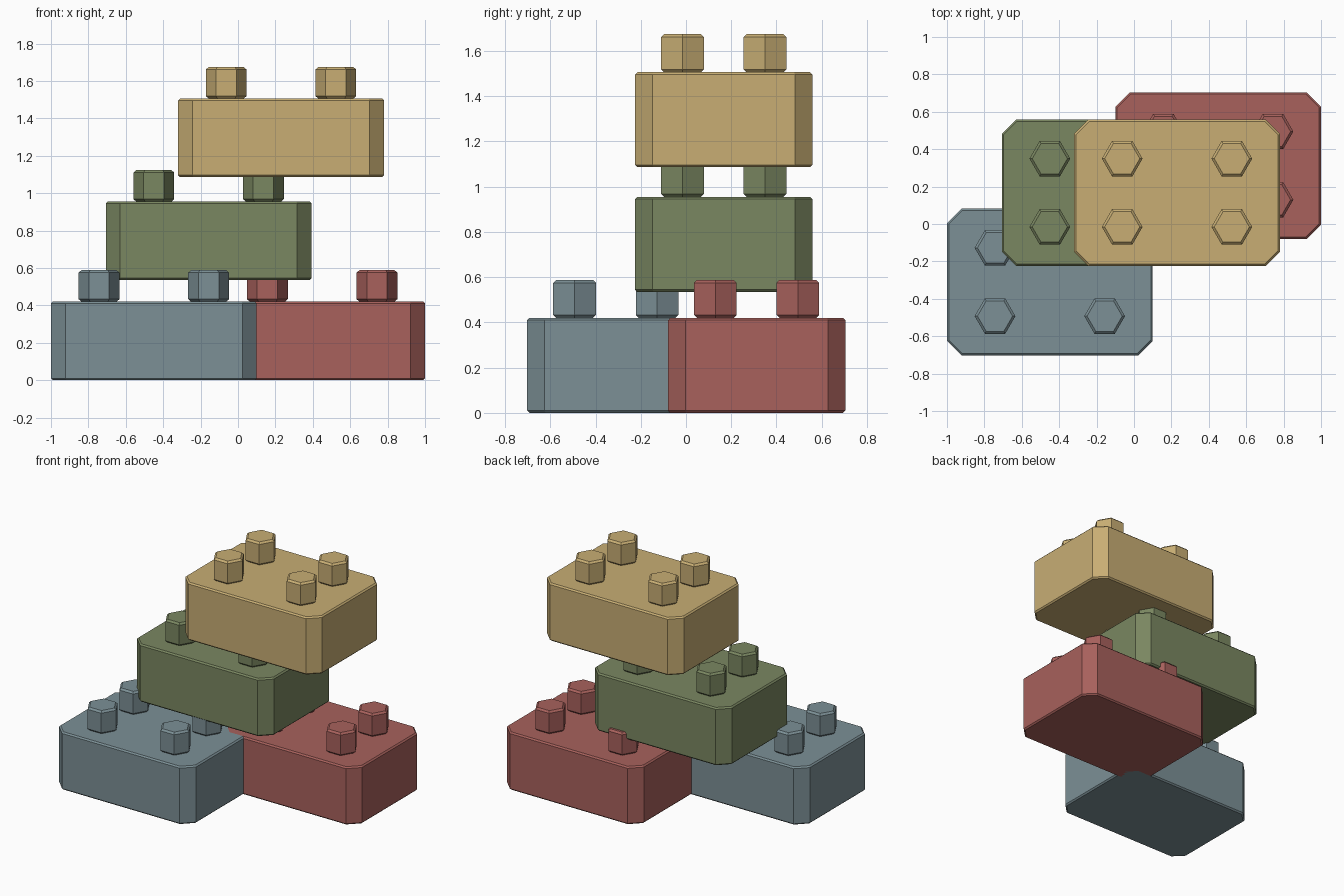
import bpy, bmesh, math

if "Cube" in bpy.data.objects:
    bpy.data.objects.remove(bpy.data.objects["Cube"])


def material(name, rgb):
    m = bpy.data.materials.new(name)
    lin = [(c / 255 / 12.92) if c < 10 else ((c / 255 + 0.055) / 1.055) ** 2.4 for c in rgb]
    m.diffuse_color = (*lin, 1.0)
    m.use_nodes = True
    m.node_tree.nodes["Principled BSDF"].inputs["Base Color"].default_value = m.diffuse_color
    return m


def prism(name, outline, z0, z1, bevel, mat):
    """Extrude an outline upward and soften its top and bottom rims."""
    bm = bmesh.new()
    base = bm.faces.new([bm.verts.new((x, y, z0)) for x, y in outline])
    ext = bmesh.ops.extrude_face_region(bm, geom=[base])
    top = [v for v in ext["geom"] if isinstance(v, bmesh.types.BMVert)]
    bmesh.ops.translate(bm, verts=top, vec=(0, 0, z1 - z0))
    rims = [e for e in bm.edges if abs(e.verts[0].co.z - e.verts[1].co.z) < 1e-6]
    bmesh.ops.bevel(bm, geom=rims, offset=bevel, segments=1, affect='EDGES')
    bmesh.ops.recalc_face_normals(bm, faces=bm.faces)
    mesh = bpy.data.meshes.new(name)
    bm.to_mesh(mesh)
    bm.free()
    mesh.materials.append(mat)
    ob = bpy.data.objects.new(name, mesh)
    bpy.context.collection.objects.link(ob)
    return ob


HX, HY, H, CUT = 0.55, 0.392, 0.42, 0.077     # brick half sizes, height, corner cut
SX, SY, SR, SH = 0.293, 0.1825, 0.109, 0.168  # stud spacing, radius, height


def brick(name, cx, cy, z, mat):
    # Body: rectangle with cut corners
    corners = []
    for sx, sy in ((1, 1), (-1, 1), (-1, -1), (1, -1)):
        pair = [(cx + sx * HX, cy + sy * (HY - CUT)), (cx + sx * (HX - CUT), cy + sy * HY)]
        corners += pair if sx * sy > 0 else pair[::-1]
    prism(name + "_brick", corners, z, z + H, 0.01, mat)
    # Four hexagonal studs
    n = 0
    for sx in (-1, 1):
        for sy in (-1, 1):
            n += 1
            hexagon = [(cx + sx * SX + SR * math.cos(i * math.pi / 3),
                        cy + sy * SY + SR * math.sin(i * math.pi / 3)) for i in range(6)]
            prism(f"{name}_stud_{n}", hexagon, z + H, z + H + SH, 0.013, mat)


# Two bricks on the ground, two stacked above
brick("blue", -0.45, -0.31, 0.0, material("slate blue", (124, 144, 150)))
brick("red", 0.45, 0.312, 0.0, material("brick red", (168, 97, 92)))
brick("green", -0.157, 0.167, 0.535, material("olive green", (122, 135, 97)))
brick("yellow", 0.23, 0.167, 1.086, material("sand yellow", (200, 174, 116)))
